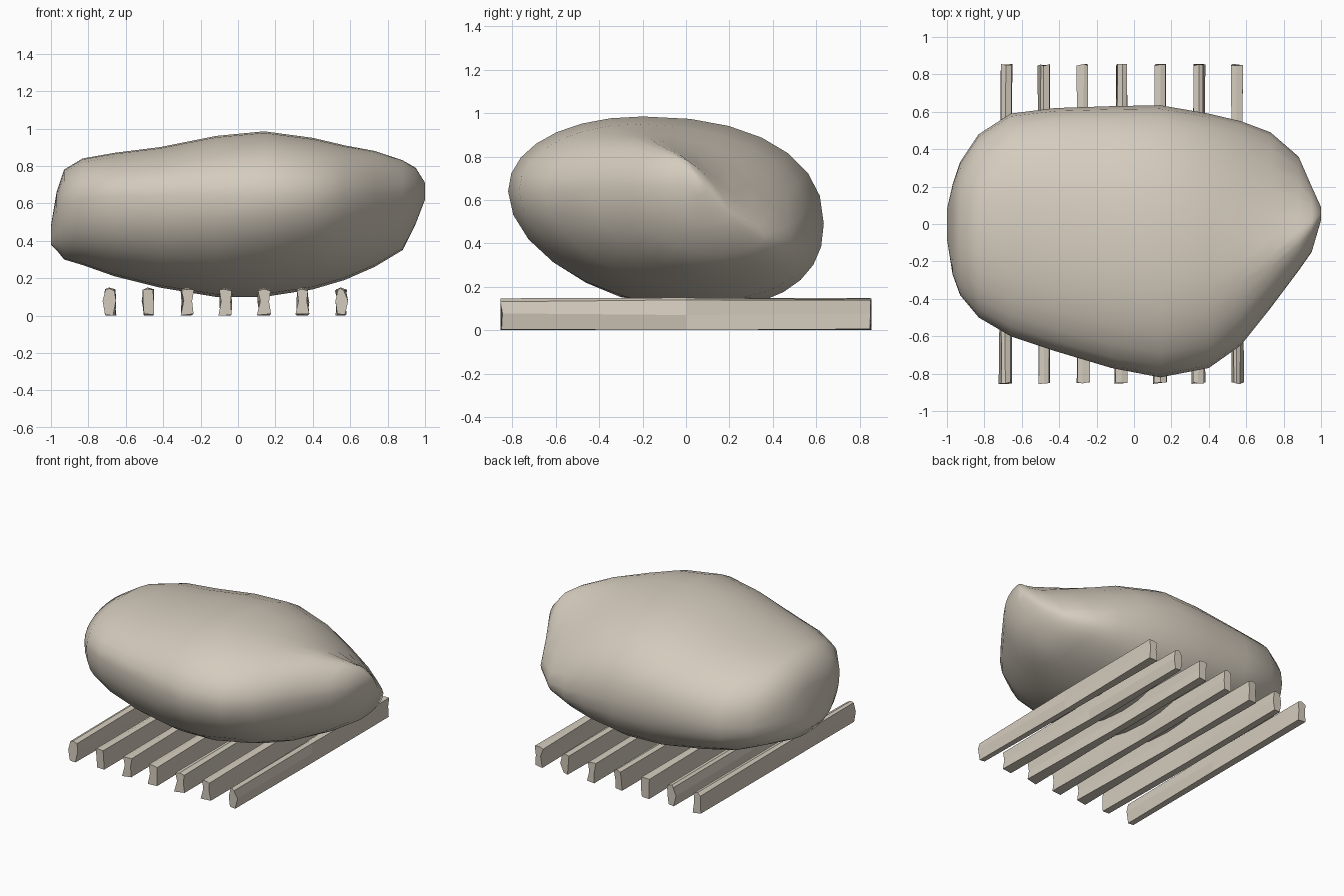
import bpy, bmesh, math, random

random.seed(4)
cube = bpy.data.objects.get("Cube")
if cube:
    bpy.data.objects.remove(cube, do_unlink=True)


def make_material(name, rgb):
    mat = bpy.data.materials.new(name)
    mat.use_nodes = True
    mat.diffuse_color = (*rgb, 1)
    mat.node_tree.nodes["Principled BSDF"].inputs["Base Color"].default_value = (*rgb, 1)
    return mat


clay = make_material("warm grey stone", (0.66, 0.6, 0.51))


def loft(name, rings):
    """Skin a list of equal-length closed rings and cap both ends."""
    bm = bmesh.new()
    loops = [[bm.verts.new(point) for point in ring] for ring in rings]
    count = len(loops[0])
    for first, second in zip(loops, loops[1:]):
        for i in range(count):
            j = (i + 1) % count
            bm.faces.new((first[i], first[j], second[j], second[i]))
    bm.faces.new(loops[0])
    bm.faces.new(loops[-1])
    bmesh.ops.recalc_face_normals(bm, faces=bm.faces)
    mesh = bpy.data.meshes.new(name)
    bm.to_mesh(mesh)
    bm.free()
    mesh.materials.append(clay)
    obj = bpy.data.objects.new(name, mesh)
    bpy.context.collection.objects.link(obj)
    return obj


def ramp(value, start, end):
    return min(1, max(0, (value - start) / (end - start)))


def boulder_ring(x, front, back, low, high, front_z, back_z, crest_y, keel_y, steps=7):
    """Section across x: four superellipse quarters joining front, crest, back and keel.
    The quarters flatten towards the pointed end."""
    taper = ramp(x, .3, .85)
    quarters = [
        ((front, front_z), (crest_y, high), 2.1 - .25 * taper),
        ((crest_y, high), (back, back_z), 2.25 - .95 * taper),
        ((back, back_z), (keel_y, low), 2.3),
        ((keel_y, low), (front, front_z), 2.2 - .35 * ramp(x, -.6, .2)),
    ]
    ring = []
    for index, (start, end, power) in enumerate(quarters):
        for step in range(steps):
            angle = step / steps * math.pi / 2
            a = math.cos(angle) ** (2 / power)
            b = math.sin(angle) ** (2 / power)
            if index % 2 == 0:      # side point to crest or keel
                y = end[0] + (start[0] - end[0]) * a
                z = start[1] + (end[1] - start[1]) * b
            else:                   # crest or keel to side point
                y = start[0] + (end[0] - start[0]) * b
                z = end[1] + (start[1] - end[1]) * a
            ring.append((x, y, z))
    return ring


# Boulder: x, front y, back y, low z, high z, front z, back z, crest y, keel y
stations = [
    (-1, -.08, .08, .38, .48, .43, .43, 0, 0),
    (-.97, -.27, .21, .35, .66, .52, .48, -.05, -.05),
    (-.93, -.38, .33, .3, .78, .6, .5, -.05, -.05),
    (-.83, -.5, .48, .27, .84, .63, .5, -.05, -.05),
    (-.66, -.6, .59, .21, .87, .64, .5, -.05, 0),
    (-.42, -.68, .62, .15, .9, .64, .5, -.1, 0),
    (-.12, -.77, .63, .1, .96, .64, .5, -.15, .05),
    (.14, -.82, .635, .1, .985, .64, .49, -.2, .08),
    (.4, -.77, .59, .14, .95, .64, .46, -.22, .1),
    (.57, -.65, .55, .19, .91, .64, .43, -.21, .1),
    (.73, -.45, .49, .26, .88, .65, .41, -.17, .1),
    (.88, -.25, .36, .35, .83, .66, .44, -.08, .1),
    (.95, -.15, .2, .49, .79, .67, .55, -.01, .08),
    (1, .02, .09, .62, .71, .67, .66, .05, .05),
]
boulder = loft("boulder", [boulder_ring(*station) for station in stations])
bpy.context.view_layer.objects.active = boulder
boulder.select_set(True)
bpy.ops.object.shade_smooth_by_angle(angle=math.radians(60))
boulder.select_set(False)


# Rough-hewn beams: the front ends bulge or are notched, the rest is squarer
def beam(name, x, front_waist):
    rings = []
    for y, waist in ((-.85, front_waist), (0, .03), (.85, random.uniform(.022, .034))):
        edge = .055 - waist
        profile = [(-edge, 0), (edge, 0), (waist, .07), (edge, .14),
                   (0, .15), (-edge, .14), (-waist, .075)]
        ring = []
        for dx, z in profile:
            wobble = random.uniform(-.006, .006)
            lift = random.uniform(0, .01) if y else 0
            height = z + lift if z < .1 else z - lift
            ring.append((x + dx + wobble, y + (wobble if y else 0), height))
        rings.append(ring)
    loft(name, rings)


waists = (.034, .03, .022, .022, .022, .022, .034)
for number, waist in enumerate(waists):
    beam(f"beam_{number + 1}", -.685 + number * .206, waist)
